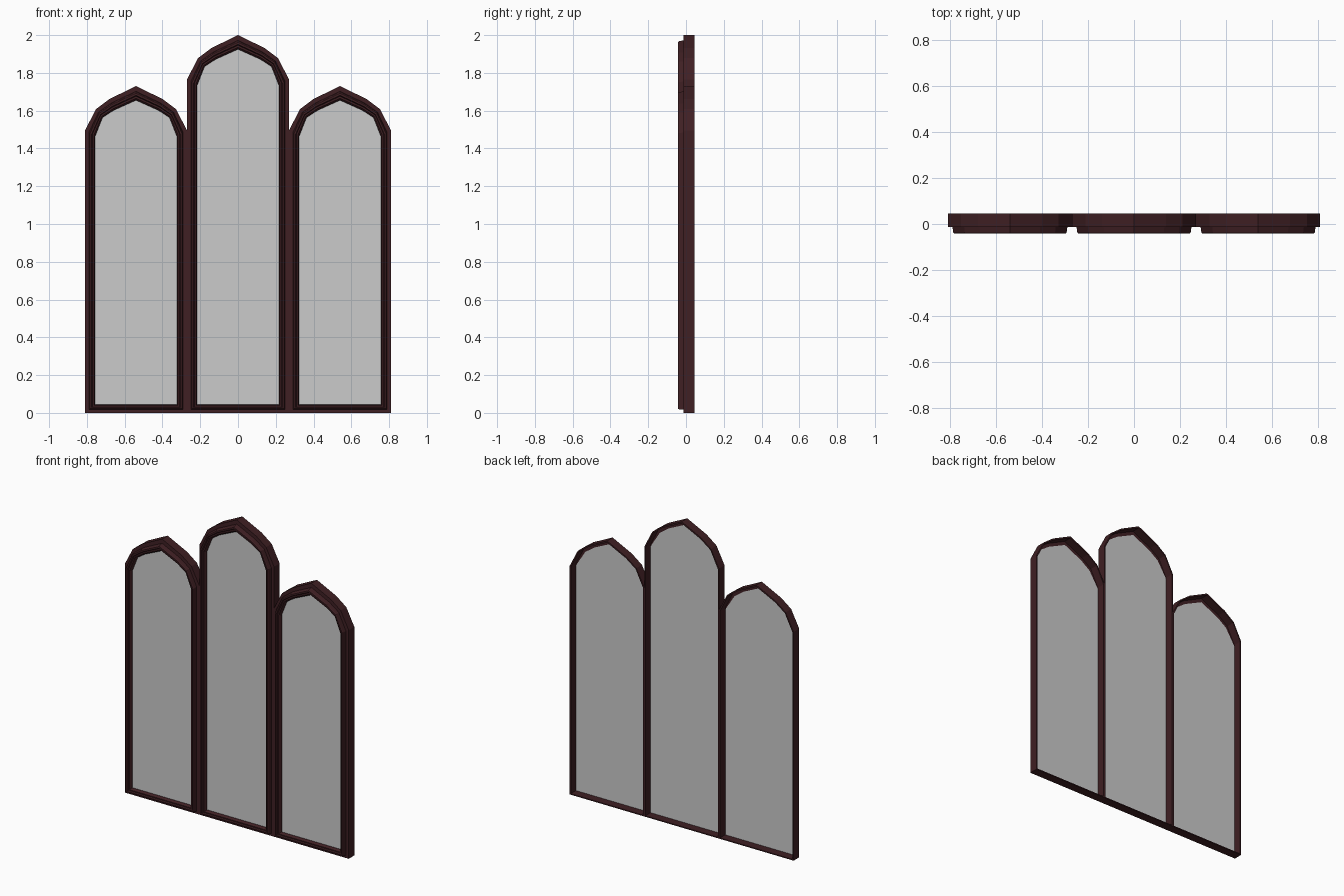
import bpy

if "Cube" in bpy.data.objects:
    bpy.data.objects.remove(bpy.data.objects["Cube"])

wood = bpy.data.materials.new("dark_wood")
wood.diffuse_color = (0.05, 0.014, 0.017, 1)
wood.use_nodes = True
wood.node_tree.nodes["Principled BSDF"].inputs["Base Color"].default_value = wood.diffuse_color

# arch points above the springing line: outer edge and opening edge
OUTER = [(0.27, 0), (0.212, 0.113), (0.14, 0.167), (0, 0.235)]
INNER = [(0.216, -0.03), (0.177, 0.068), (0.118, 0.107), (0, 0.16)]

# moulding section: (fraction from outer edge to opening, depth y)
SECTION = [(0, 0.045), (0, -0.013), (0.37, -0.013), (0.43, -0.037),
           (0.5, -0.042), (0.65, -0.042), (0.72, -0.032), (0.86, -0.032),
           (1, -0.02), (1, -0.010), (0.15, -0.010), (0.15, 0.045)]


def outline(cx, spring, t):
    """Closed pointed-arch loop, t = 0 at outer edge, 1 at the opening."""
    right = [(a[0] + (b[0] - a[0]) * t, spring + a[1] + (b[1] - a[1]) * t)
             for a, b in zip(OUTER, INNER)]
    right.insert(0, (right[0][0], 0.045 * t))
    left = [(-x, z) for x, z in reversed(right[:-1])]
    return [(cx + x, z) for x, z in right + left]


def add_mesh(name, verts, faces, mat=None):
    me = bpy.data.meshes.new(name)
    me.from_pydata(verts, [], faces)
    me.update()
    ob = bpy.data.objects.new(name, me)
    bpy.context.collection.objects.link(ob)
    if mat:
        me.materials.append(mat)
    return ob


def arched_panel(label, cx, spring):
    # frame: moulding section swept around the arch outline
    verts = []
    for t, y in SECTION:
        verts += [(x, y, z) for x, z in outline(cx, spring, t)]
    m = len(SECTION)
    n = len(verts) // m
    faces = [(i * n + j, ((i + 1) % m) * n + j,
              ((i + 1) % m) * n + (j + 1) % n, i * n + (j + 1) % n)
             for i in range(m) for j in range(n)]
    add_mesh(label + "_frame", verts, faces, wood)

    # pane: sits behind the moulding, inside the outer wall
    sides = outline(cx, spring, 0.16)
    arch = outline(cx, spring, 0.5)
    pane = [sides[0], (sides[1][0], arch[1][1])] + arch[2:-2] + \
           [(sides[-2][0], arch[-2][1]), sides[-1]]
    add_mesh(label + "_pane", [(x, -0.008, z) for x, z in pane],
             [tuple(range(len(pane)))])


arched_panel("centre", 0, 1.765)
for side, s in (("left", -1), ("right", 1)):
    arched_panel(side, s * 0.54, 1.495)
